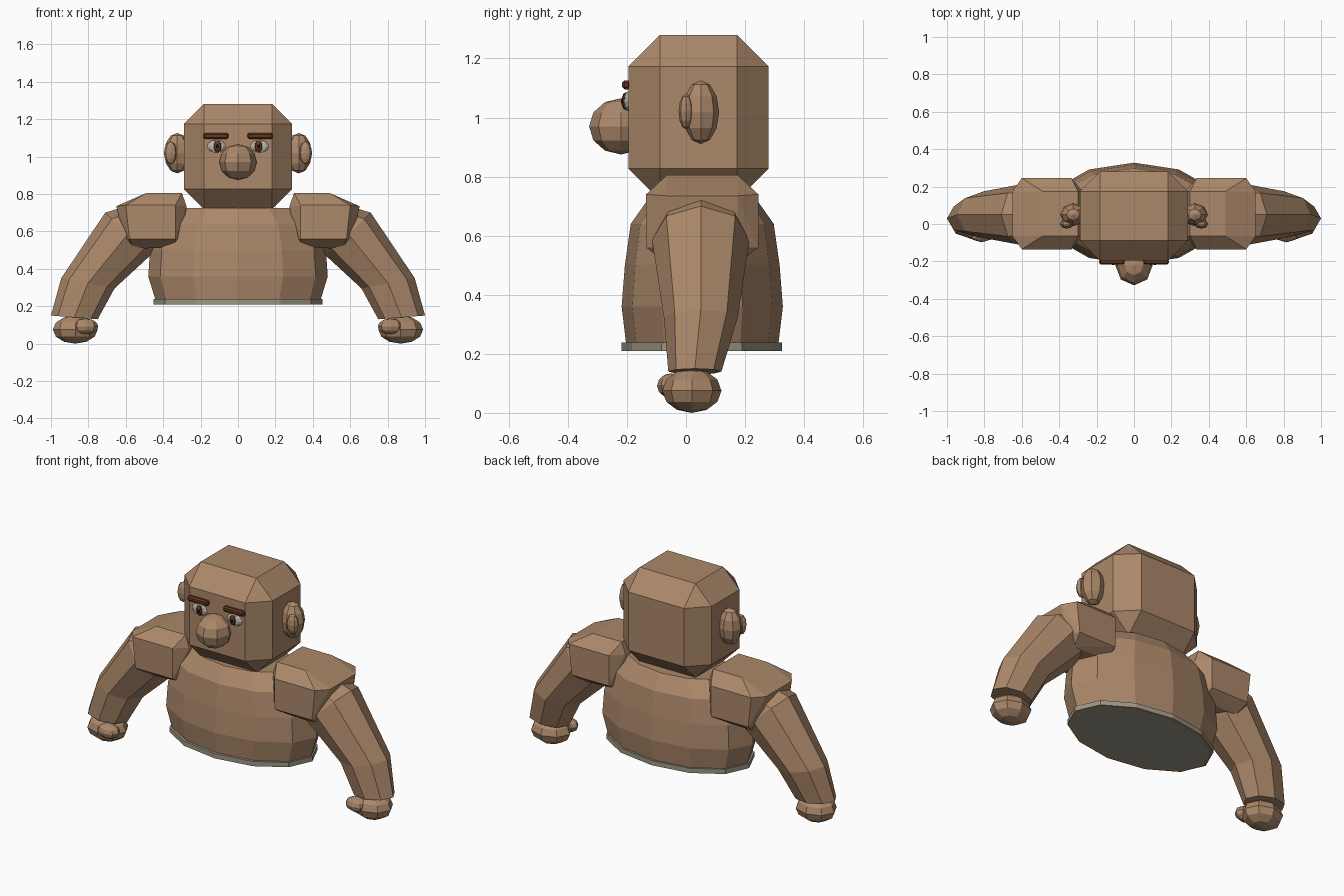
import bpy, bmesh, math
from mathutils import Vector

if "Cube" in bpy.data.objects:
    bpy.data.objects.remove(bpy.data.objects["Cube"])


def material(name, rgb):
    m = bpy.data.materials.new(name)
    m.diffuse_color = (*rgb, 1)
    m.use_nodes = True
    m.node_tree.nodes["Principled BSDF"].inputs["Base Color"].default_value = m.diffuse_color
    return m


SKIN = material("skin brown", (0.41, 0.246, 0.144))
GREY = material("belt grey", (0.33, 0.305, 0.235))
BROWN = material("hair brown", (0.13, 0.037, 0.015))
WHITE = material("eye white", (0.50, 0.48, 0.42))
BLACK = material("pupil black", (0.012, 0.01, 0.01))


def finish(name, bm, *mats):
    bmesh.ops.recalc_face_normals(bm, faces=bm.faces)
    me = bpy.data.meshes.new(name)
    bm.to_mesh(me)
    bm.free()
    for m in mats:
        me.materials.append(m)
    ob = bpy.data.objects.new(name, me)
    bpy.context.collection.objects.link(ob)
    return ob


def loft(name, rings, *mats):
    """Skin a list of equal point rings and cap both ends."""
    bm = bmesh.new()
    vs = [[bm.verts.new(p) for p in r] for r in rings]
    n = len(vs[0])
    for k, (a, b) in enumerate(zip(vs, vs[1:])):
        for i in range(n):
            j = (i + 1) % n
            f = bm.faces.new((a[i], a[j], b[j], b[i]))
            # the first strip takes the second colour when there is one
            f.material_index = 1 if k == 0 and len(mats) > 1 else 0
    bm.faces.new(vs[0])
    bm.faces.new(vs[-1])
    return finish(name, bm, *mats)


def ellipse(rx, ry, yc, z, n=12):
    return [(rx * math.sin(t), yc + ry * math.cos(t), z)
            for t in (2 * math.pi * i / n for i in range(n))]


def ball(name, centre, radii, mat, segs=8, rings=6):
    bm = bmesh.new()
    bmesh.ops.create_uvsphere(bm, u_segments=segs, v_segments=rings, radius=1)
    for v in bm.verts:
        v.co = Vector(c + r * k for c, r, k in zip(centre, radii, v.co))
    return finish(name, bm, mat)


def chamfer_box(name, lo, hi, width, mat):
    bm = bmesh.new()
    bmesh.ops.create_cube(bm, size=1)
    for v in bm.verts:
        v.co = Vector(a + (b - a) * (k + 0.5) for a, b, k in zip(lo, hi, v.co))
    ob = finish(name, bm, mat)
    mod = ob.modifiers.new("chamfer", 'BEVEL')
    mod.width, mod.segments = width, 1
    mod.limit_method = 'NONE'
    return ob


def shoulder(name, s):
    # hull of a wide outline and two smaller end plates
    outline = [(.275, .735), (.30, .805), (.49, .805), (.65, .735),
               (.615, .56), (.56, .507), (.335, .515), (.30, .56)]
    plate = [(.335, .74), (.60, .74), (.58, .56), (.335, .56)]
    bm = bmesh.new()
    for pts, half in ((outline, .12), (plate, .19)):
        for x, z in pts:
            for d in (-half, half):
                bm.verts.new((s * x, .055 + d, z))
    bmesh.ops.convex_hull(bm, input=bm.verts)
    bmesh.ops.dissolve_limit(bm, angle_limit=0.02, verts=bm.verts, edges=bm.edges)
    return finish(name, bm, SKIN)


def arm(name, s):
    # each ring: outer x, z, inner x, z, half depth, centre y
    rings = []
    for ox, oz, ix, iz, d, yc in ((.55, .75, .40, .56, .14, .055),
                                  (.71, .70, .47, .47, .165, .05),
                                  (.945, .35, .66, .295, .125, .05),
                                  (1.0, .15, .75, .13, .09, .03)):
        ring = []
        for i in range(8):
            t = math.pi * i / 4
            k = (1 + math.cos(t)) / 2
            ring.append((s * (ix + (ox - ix) * k), yc + d * math.sin(t),
                         iz + (oz - iz) * k))
        rings.append(ring)
    return loft(name, rings, SKIN)


# torso barrel
loft("torso", [ellipse(rx, ry, .055, z) for rx, ry, z in
               ((.442, .258, .235), (.48, .273, .36), (.47, .262, .50),
                (.43, .242, .64), (.32, .182, .725))], SKIN)

# belt band with a skin lip under it
loft("belt", [ellipse(.43, .252, .053, .212), ellipse(.452, .272, .053, .21),
              ellipse(.452, .272, .053, .238)], GREY, SKIN)

# head and nose
chamfer_box("head", (-.29, -.195, .72), (.29, .28, 1.28), .107, SKIN)
ball("nose", (0, -.22, .97), (.1, .108, .095), SKIN)

# mirrored parts
for side, s in (("left", 1), ("right", -1)):
    shoulder(side + "_shoulder", s)
    arm(side + "_arm", s)
    ball(side + "_hand", (s * .87, .02, .075), (.12, .1, .075), SKIN)
    ball(side + "_thumb", (s * .815, -.05, .092), (.068, .048, .042), SKIN)
    ball(side + "_ear", (s * .325, .05, 1.018), (.07, .062, .108), SKIN)
    ball(side + "_ear_lobe", (s * .36, 0, 1.02), (.036, .025, .06), SKIN)
    ball(side + "_eye", (s * .115, -.195, 1.055), (.05, .017, .034), WHITE)
    ball(side + "_iris", (s * .11, -.205, 1.055), (.023, .013, .03), BROWN)
    ball(side + "_pupil", (s * .11, -.213, 1.055), (.009, .007, .014), BLACK)
    xs = sorted((s * .05, s * .187))
    chamfer_box(side + "_eyebrow", (xs[0], -.216, 1.095), (xs[1], -.188, 1.126),
                .008, BROWN)
